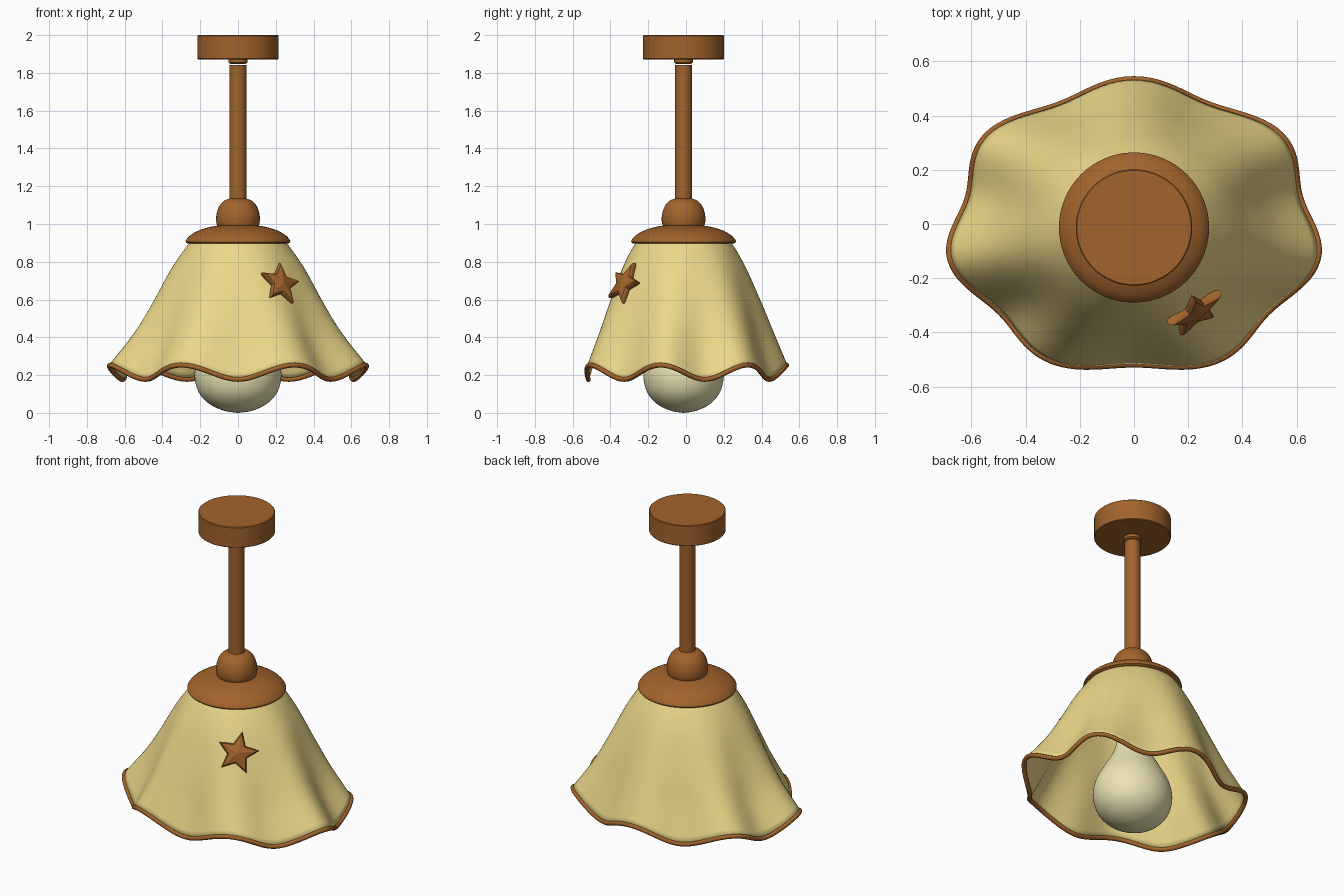
import bpy, bmesh, math
from mathutils import Vector, Matrix

if "Cube" in bpy.data.objects:
    bpy.data.objects.remove(bpy.data.objects["Cube"])

AXIS_Y = -0.013
WAVES = 7


def material(name, rgb):
    m = bpy.data.materials.new(name)
    m.diffuse_color = (*rgb, 1)
    m.use_nodes = True
    m.node_tree.nodes["Principled BSDF"].inputs["Base Color"].default_value = m.diffuse_color
    return m


BROWN = material("brown_wood", (0.36, 0.125, 0.025))
CREAM = material("cream_glass", (0.84, 0.69, 0.25))
GLOW = material("bulb_glass", (0.84, 0.78, 0.46))


def finish(bm, name, mat, angle=40):
    bmesh.ops.recalc_face_normals(bm, faces=bm.faces[:])
    me = bpy.data.meshes.new(name)
    bm.to_mesh(me)
    bm.free()
    ob = bpy.data.objects.new(name, me)
    bpy.context.collection.objects.link(ob)
    me.materials.append(mat)
    bpy.ops.object.select_all(action='DESELECT')
    ob.select_set(True)
    bpy.context.view_layer.objects.active = ob
    bpy.ops.object.shade_smooth_by_angle(angle=math.radians(angle))
    return ob


def bridge_rings(bm, rings):
    for a, b in zip(rings, rings[1:]):
        n = len(a)
        for i in range(n):
            bm.faces.new((a[i], a[(i + 1) % n], b[(i + 1) % n], b[i]))


def lathe(name, profile, mat, seg=64, sx=1.0):
    """Spin a list of (radius, z) about the lamp axis and cap both ends."""
    bm = bmesh.new()
    rings = []
    for r, z in profile:
        rings.append([bm.verts.new((sx * r * math.cos(2 * math.pi * i / seg),
                                    AXIS_Y + r * math.sin(2 * math.pi * i / seg), z))
                      for i in range(seg)])
    bridge_rings(bm, rings)
    bm.faces.new(rings[0])
    bm.faces.new(rings[-1])
    return finish(bm, name, mat)


def catmull(pts, steps=5):
    """Smooth curve through tuples of numbers."""
    p = [Vector(q) for q in pts]
    p = [2 * p[0] - p[1]] + p + [2 * p[-1] - p[-2]]
    out = []
    for a, b, c, d in zip(p, p[1:], p[2:], p[3:]):
        for k in range(steps):
            t = k / steps
            out.append(0.5 * (2 * b + (c - a) * t + (2 * a - 5 * b + 4 * c - d) * t * t
                              + (3 * b - a - 3 * c + d) * t ** 3))
    return out + [p[-2]]


# Ceiling canopy, collar and stem
lathe("ceiling_canopy", [(0.211, 1.872), (0.215, 1.876), (0.215, 1.996), (0.211, 2.0)], BROWN)
lathe("stem_collar", [(0.04, 1.848), (0.05, 1.855), (0.05, 1.88)], BROWN, 32)
lathe("stem", [(0.045, 1.1), (0.045, 1.842)], BROWN, 32)

# Rounded knob and domed cap over the shade
lathe("stem_knob", catmull([(0.108, 0.985), (0.115, 1.01), (0.114, 1.05), (0.1, 1.093),
                            (0.075, 1.122), (0.045, 1.135)]), BROWN)
lathe("shade_cap", [(0.24, 0.895), (0.268, 0.897)] +
      [tuple(v) for v in catmull([(0.276, 0.903), (0.275, 0.915), (0.25, 0.942),
                                  (0.2, 0.969), (0.13, 0.988), (0.06, 0.995)])], BROWN)

# Fluted shade: rows of x radius, y radius, height, flute strength
rows = catmull([(0.235, 0.235, 0.92, 0.0), (0.29, 0.28, 0.85, 0.1), (0.36, 0.335, 0.74, 0.3),
                (0.45, 0.405, 0.56, 0.6), (0.54, 0.463, 0.39, 0.85), (0.66, 0.525, 0.215, 1.0)])


def shade_point(row, a):
    rx, ry, z, w = row
    c = math.cos(WAVES * (a - math.pi / 2))
    return Vector((rx * (1 + 0.05 * w * c) * math.cos(a),
                   AXIS_Y + ry * (1 + 0.04 * w * c) * math.sin(a),
                   z + 0.038 * w ** 3 * c))


N = 140
bm = bmesh.new()
bridge_rings(bm, [[bm.verts.new(shade_point(r, 2 * math.pi * i / N)) for i in range(N)] for r in rows])
shade = finish(bm, "shade", CREAM, 60)
solid = shade.modifiers.new("thickness", 'SOLIDIFY')
solid.thickness = 0.008
solid.offset = 0

# Brown trim along the wavy rim
cu = bpy.data.curves.new("rim_trim", 'CURVE')
cu.dimensions = '3D'
cu.bevel_depth = 0.013
cu.bevel_resolution = 3
sp = cu.splines.new('POLY')
sp.points.add(N - 1)
for i, p in enumerate(sp.points):
    p.co = (*shade_point(rows[-1], 2 * math.pi * i / N), 1)
sp.use_cyclic_u = True
cu.materials.append(BROWN)
bpy.context.collection.objects.link(bpy.data.objects.new("rim_trim", cu))

# Pear shaped bulb, slightly wider in x, and its socket
lathe("bulb", catmull([(0.004, 0.0), (0.07, 0.012), (0.14, 0.047), (0.193, 0.11), (0.213, 0.2),
                       (0.195, 0.29), (0.15, 0.38), (0.105, 0.47), (0.08, 0.57), (0.075, 0.66)]),
      GLOW, 64, 1.08)
lathe("bulb_socket", [(0.085, 0.64), (0.09, 0.65), (0.09, 0.91)], BROWN, 32)

# Puffy star lying on the front right of the shade
bm = bmesh.new()
outline = []
for i in range(10):
    a = math.radians(77 + 36 * i)
    r = 0.058 if i % 2 else 0.122
    outline.append((r * math.cos(a), r * math.sin(a)))
layers = [[bm.verts.new((x * s, y * s, z)) for x, y in outline]
          for s, z in ((0.9, -0.022), (1.0, -0.01), (1.0, 0.004), (0.88, 0.014))]
bridge_rings(bm, layers)
for ring, z in ((layers[0], -0.026), (layers[-1], 0.03)):
    tip = bm.verts.new((0, 0, z))
    for i in range(10):
        bm.faces.new((ring[i], ring[(i + 1) % 10], tip))
az, el = math.radians(-54), math.radians(24)
normal = Vector((math.cos(az) * math.cos(el), math.sin(az) * math.cos(el), math.sin(el)))
right = Vector((-math.sin(az), math.cos(az), 0))
up = normal.cross(right)
frame = Matrix((right, up, normal)).transposed().to_4x4()
bm.transform(Matrix.Translation((0.227, -0.328, 0.685)) @ frame)
finish(bm, "star", BROWN, 35)
